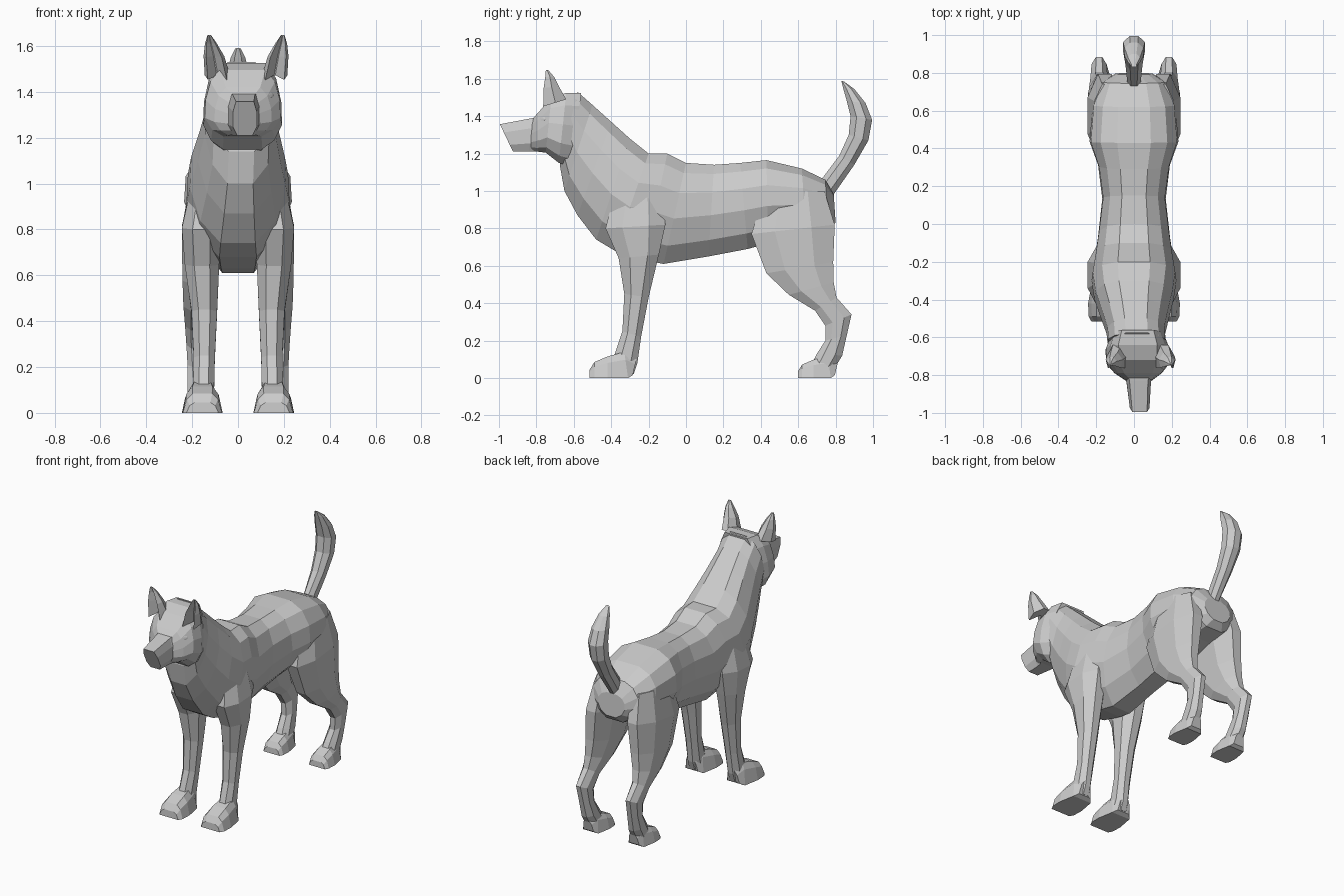
import bpy, bmesh
from mathutils import Vector

grey = bpy.data.materials.new("plain grey")
grey.diffuse_color = (0.6, 0.6, 0.6, 1)

# Half cross-sections: (fraction from first edge to second edge, fraction of half width)
BODY = [(0, .38), (.1, .75), (.3, .97), (.55, 1), (.82, .78), (1, .36)]
HEAD = [(0, .6), (.18, .85), (.45, .98), (.72, 1), (.9, .8), (1, .5)]
SNOUT = [(0, .75), (.3, 1), (.75, 1), (1, .65)]
LEG = [(0, .45), (.28, 1), (.72, 1), (1, .4)]
PAW = [(0, .5), (.3, .8), (1, 1)]
EAR = [(.55, .05), (.05, .75), (.55, 1), (1, .4)]


def loft(name, rings, profile, side=1):
    """Skin rings given as (y1, z1, y2, z2, centre x, half width)."""
    bm = bmesh.new()
    loops = []
    for y1, z1, y2, z2, cx, w in rings:
        half = [(w * f, y1 + (y2 - y1) * t, z1 + (z2 - z1) * t) for t, f in profile]
        pts = half + [(-x, y, z) for x, y, z in reversed(half)]
        loops.append([bm.verts.new((side * cx + x, y, z)) for x, y, z in pts])
    n = len(loops[0])
    for a, b in zip(loops, loops[1:]):
        for i in range(n):
            j = (i + 1) % n
            bm.faces.new((a[i], a[j], b[j], b[i]))
    bm.faces.new(loops[0])
    bm.faces.new(loops[-1])
    bmesh.ops.recalc_face_normals(bm, faces=bm.faces)
    return finish(name, bm)


def finish(name, bm):
    me = bpy.data.meshes.new(name)
    bm.to_mesh(me)
    bm.free()
    me.materials.append(grey)
    ob = bpy.data.objects.new(name, me)
    bpy.context.collection.objects.link(ob)
    return ob


# Torso and neck, from rump to skull
loft("torso", [
    (.79, .98, .80, .83, 0, .10), (.745, 1.06, .76, .79, 0, .17),
    (.62, 1.12, .64, .77, 0, .22), (.43, 1.165, .44, .72, 0, .235),
    (.29, 1.15, .33, .69, 0, .19), (.15, 1.14, .12, .65, 0, .168),
    (0, 1.15, -.12, .61, 0, .19), (-.1, 1.2, -.22, .63, 0, .205),
    (-.2, 1.2, -.38, .68, 0, .225), (-.3, 1.28, -.48, .74, 0, .21),
    (-.4, 1.37, -.58, .87, .005, .18), (-.5, 1.46, -.65, 1.0, .01, .155),
    (-.58, 1.53, -.675, 1.14, .015, .155)], BODY)

# Head and snout, set slightly off centre
loft("head", [
    (-.56, 1.525, -.61, 1.13, .02, .14), (-.64, 1.525, -.68, 1.15, .02, .172),
    (-.72, 1.495, -.75, 1.205, .02, .165), (-.79, 1.42, -.79, 1.21, .022, .125),
    (-.825, 1.38, -.83, 1.215, .025, .07)], HEAD)
loft("snout", [
    (-.76, 1.40, -.76, 1.21, .025, .085), (-.83, 1.388, -.84, 1.21, .025, .065),
    (-.995, 1.357, -.925, 1.21, .03, .052)], SNOUT)

# Tail
loft("tail", [
    (.73, 1.07, .785, .975, 0, .035), (.82, 1.19, .90, 1.14, 0, .045),
    (.87, 1.30, .975, 1.27, 0, .055), (.88, 1.40, .995, 1.38, 0, .058),
    (.86, 1.48, .96, 1.47, 0, .05), (.84, 1.55, .90, 1.545, 0, .032),
    (.83, 1.59, .845, 1.585, 0, .012)], LEG)

paw = [(-.515, .045, -.517, 0, .07), (-.49, .085, -.49, 0, .085),
       (-.42, .115, -.42, 0, .088), (-.33, .14, -.31, 0, .068),
       (-.265, .1, -.285, .015, .045)]

for side, word in ((1, "right"), (-1, "left")):
    # Legs, from body down to ankle
    loft(word + "_front_leg", [
        (-.38, 1.0, -.14, 1.02, .14, .06), (-.43, .8, -.11, .82, .16, .085),
        (-.36, .64, -.145, .66, .157, .075), (-.33, .45, -.2, .43, .147, .056),
        (-.34, .25, -.24, .22, .147, .046), (-.38, .13, -.26, .08, .15, .046),
        (-.4, .07, -.28, .02, .15, .05)], LEG, side)
    loft(word + "_hind_leg", [
        (.42, 1.0, .74, 1.0, .14, .07), (.35, .77, .795, .82, .155, .09),
        (.43, .56, .787, .62, .168, .074), (.55, .445, .79, .51, .178, .06),
        (.69, .36, .805, .43, .185, .046), (.745, .28, .885, .34, .185, .04),
        (.745, .2, .86, .23, .18, .04), (.70, .13, .835, .12, .175, .045),
        (.67, .07, .77, .01, .17, .05)], LEG, side)
    # Paws
    loft(word + "_front_paw", [(a, b, c, d, .155, w) for a, b, c, d, w in paw], PAW, side)
    loft(word + "_hind_paw", [(.6 + (a + .515) * .85, b * .85, .6 + (c + .515) * .85, d, .17, w * .85)
                              for a, b, c, d, w in paw], PAW, side)
    # Cupped ears
    ear = loft(word + "_ear", [
        (-.77, 1.45, -.64, 1.49, .125, .055), (-.765, 1.55, -.68, 1.56, .14, .045),
        (-.755, 1.61, -.705, 1.61, .153, .026), (-.75, 1.648, -.735, 1.645, .16, .008)], EAR, side)
    ear.location.x = .035
    # Shallow eyes
    bm = bmesh.new()
    bmesh.ops.create_icosphere(bm, subdivisions=2, radius=1)
    eye = finish(word + "_eye", bm)
    eye.scale = (.035, .012, .02)
    eye.location = Vector((.025 + side * .105, -.768, 1.385))
    eye.rotation_euler = (-.3, 0, side * .7)
